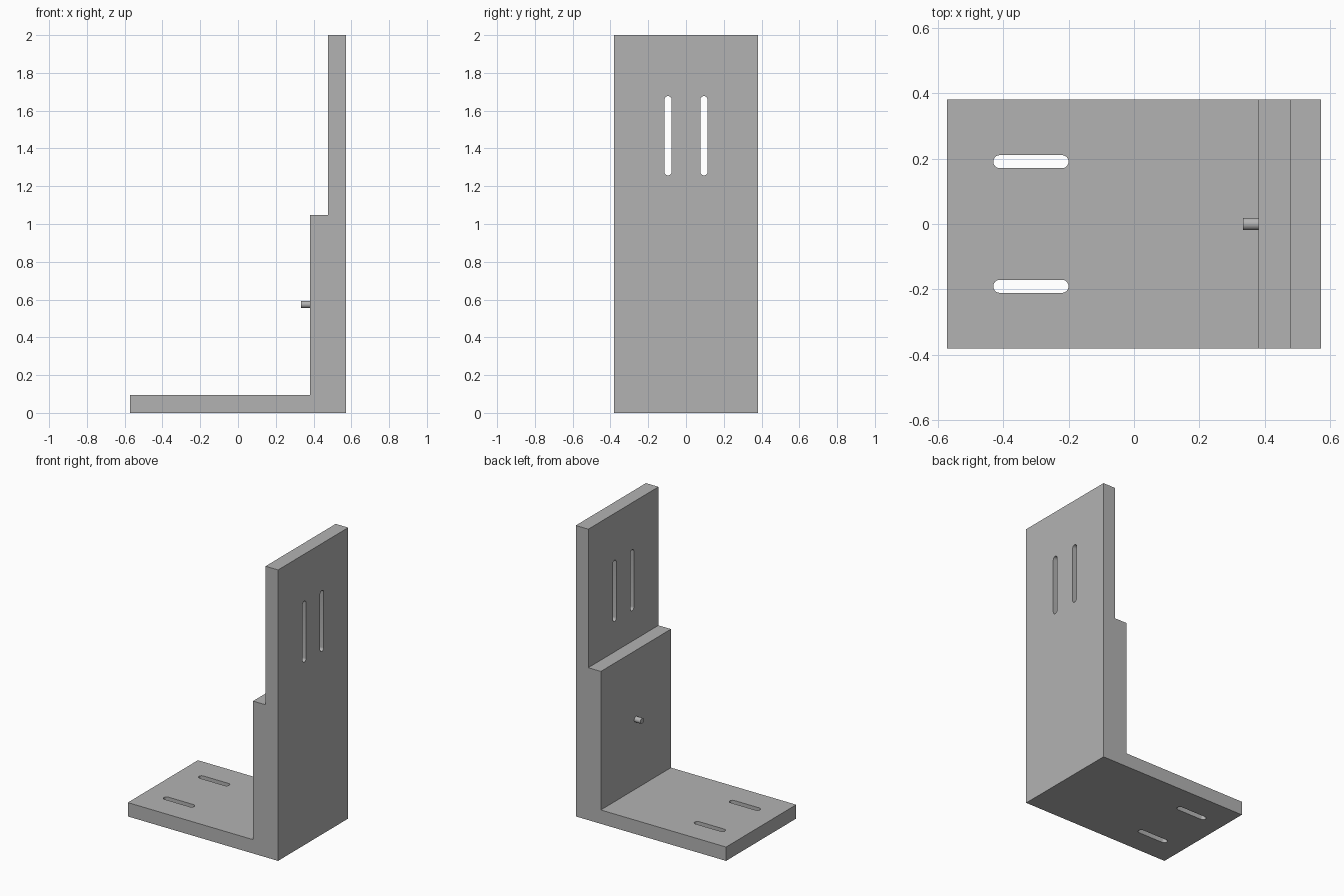
import bpy, bmesh
from math import pi, cos, sin, radians
from mathutils import Matrix, Vector

if "Cube" in bpy.data.objects:
    bpy.data.objects.remove(bpy.data.objects["Cube"])

U = 2 / 21          # plate thickness; every main size is a multiple of it
HALF_X, HALF_Y = 6 * U, 4 * U

grey = bpy.data.materials.new("plain grey")
grey.use_nodes = True
grey.diffuse_color = (0.45, 0.45, 0.45, 1)
grey.node_tree.nodes["Principled BSDF"].inputs["Base Color"].default_value = grey.diffuse_color


def prism(name, points, depth):
    """Extrude a closed outline of 3D points along the depth vector."""
    bm = bmesh.new()
    face = bm.faces.new([bm.verts.new(p) for p in points])
    ext = bmesh.ops.extrude_face_region(bm, geom=[face])
    moved = [v for v in ext["geom"] if isinstance(v, bmesh.types.BMVert)]
    bmesh.ops.translate(bm, verts=moved, vec=depth)
    bmesh.ops.recalc_face_normals(bm, faces=bm.faces)
    mesh = bpy.data.meshes.new(name)
    bm.to_mesh(mesh)
    bm.free()
    mesh.materials.append(grey)
    obj = bpy.data.objects.new(name, mesh)
    bpy.context.collection.objects.link(obj)
    return obj


def slot_outline(length, radius, steps=12):
    """Round-ended slot outline as (along, across) pairs."""
    reach = length / 2 - radius
    for side, start in ((1, -pi / 2), (-1, pi / 2)):
        for i in range(steps + 1):
            a = start + pi * i / steps
            yield side * reach + radius * cos(a), radius * sin(a)


def activate(obj):
    bpy.ops.object.select_all(action="DESELECT")
    obj.select_set(True)
    bpy.context.view_layer.objects.active = obj


# Stepped L-shaped bracket, extruded across its width
profile = [(-HALF_X, 0), (HALF_X, 0), (HALF_X, 21 * U), (5 * U, 21 * U),
           (5 * U, 11 * U), (4 * U, 11 * U), (4 * U, U), (-HALF_X, U)]
bracket = prism("bracket", [(x, -HALF_Y, z) for x, z in profile], (0, 2 * HALF_Y, 0))

# Mirrored pairs of through slots in the base and the upright
cutters = []
for side in (-1, 1):
    cutters.append(prism("base_slot_cutter",
                         [(-0.315 + a, side * 2 * U + b, -U) for a, b in slot_outline(0.23, 0.02)],
                         (0, 0, 3 * U)))
    cutters.append(prism("upright_slot_cutter",
                         [(4 * U, side * U + b, 1.467 + a) for a, b in slot_outline(0.42, 0.019)],
                         (3 * U, 0, 0)))

activate(bracket)
for cutter in cutters:
    cutter.hide_render = True
    mod = bracket.modifiers.new("slot", "BOOLEAN")
    mod.operation, mod.solver, mod.object = "DIFFERENCE", "EXACT", cutter
    bpy.ops.object.modifier_apply(modifier=mod.name)
for cutter in cutters:
    bpy.data.objects.remove(cutter)
activate(bracket)
bpy.ops.object.shade_smooth_by_angle(angle=radians(30))

# Small locating pin on the thick part of the upright
bpy.ops.mesh.primitive_cylinder_add(vertices=32, radius=0.019, depth=U / 2 + 0.01,
                                    location=(3.75 * U + 0.005, 0, 6.03 * U),
                                    rotation=(0, pi / 2, 0))
pin = bpy.context.object
pin.name = "locating_pin"
pin.data.materials.append(grey)
bpy.ops.object.shade_smooth_by_angle(angle=radians(30))
